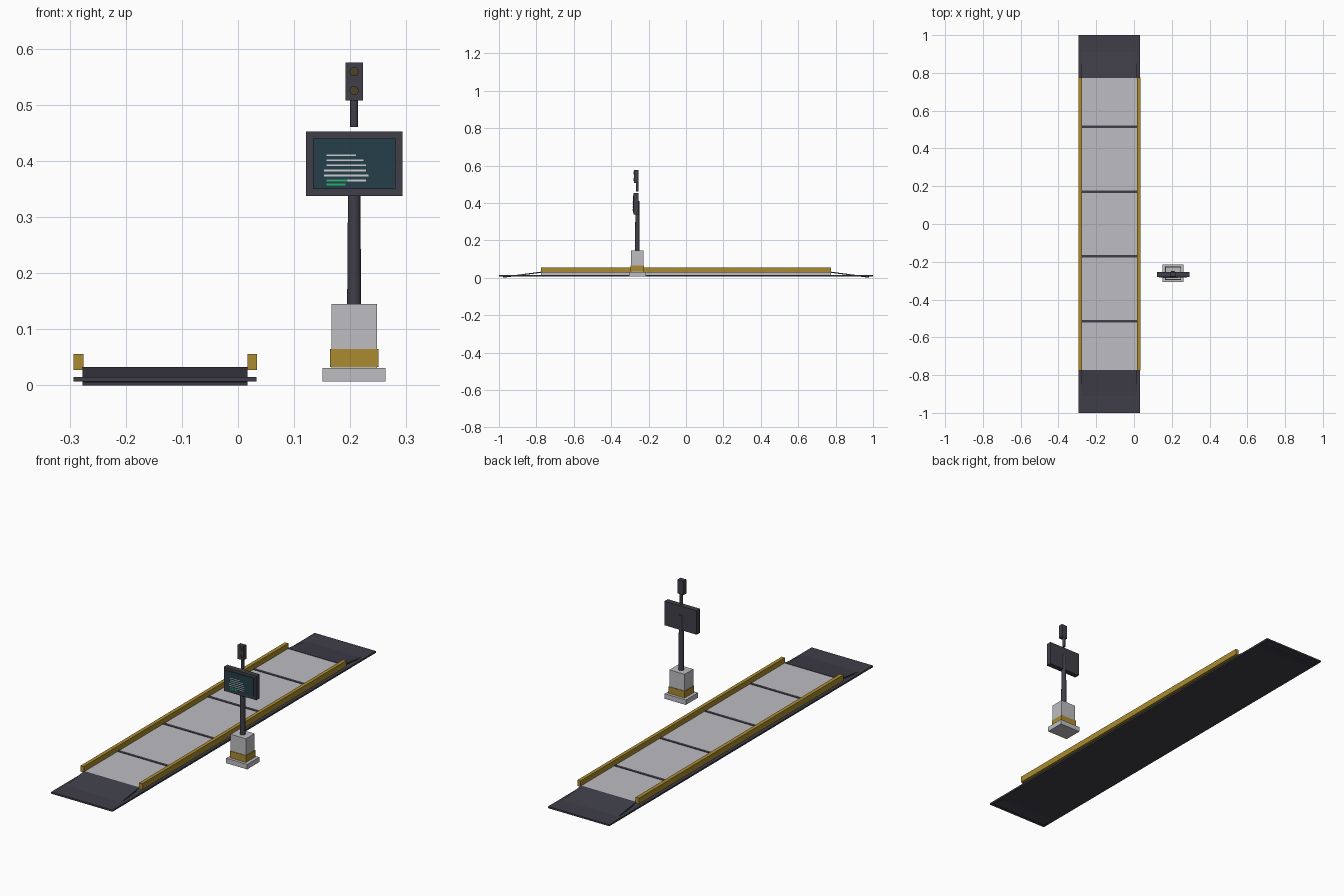
import bpy, math

if "Cube" in bpy.data.objects:
    bpy.data.objects.remove(bpy.data.objects["Cube"])


def srgb(*c):
    return [(v / 255 / 12.92) if v < 10 else ((v / 255 + 0.055) / 1.055) ** 2.4 for v in c] + [1]


def material(name, *c):
    m = bpy.data.materials.new(name)
    m.diffuse_color = srgb(*c)
    m.use_nodes = True
    m.node_tree.nodes["Principled BSDF"].inputs["Base Color"].default_value = m.diffuse_color
    return m


GREY = material("light_grey", 190, 189, 194)
DARK = material("charcoal", 64, 63, 73)
YELLOW = material("safety_yellow", 170, 139, 48)
TEAL = material("screen_teal", 37, 62, 74)
WHITE = material("readout_white", 205, 208, 212)
GREEN = material("readout_green", 44, 175, 112)
LENS = material("lamp_brown", 78, 65, 40)


def finish(name, mat):
    o = bpy.context.object
    o.name = name
    o.data.materials.append(mat)
    return o


def box(name, mat, x, y, z, bevel=0):
    """Box from (min, max) ranges on each axis."""
    bpy.ops.mesh.primitive_cube_add(size=1, location=[sum(r) / 2 for r in (x, y, z)])
    o = finish(name, mat)
    o.scale = [r[1] - r[0] for r in (x, y, z)]
    bpy.ops.object.transform_apply(location=False, rotation=False, scale=True)
    if bevel:
        b = o.modifiers.new("edge", "BEVEL")
        b.width, b.segments = bevel, 1
    return o


def tube(name, mat, r1, r2, length, loc, rot=(0, 0, 0), sides=24):
    bpy.ops.mesh.primitive_cone_add(vertices=sides, radius1=r1, radius2=r2, depth=length,
                                    location=loc, rotation=rot)
    o = finish(name, mat)
    bpy.ops.object.shade_smooth_by_angle(angle=math.radians(35))
    return o


# Weighing platform
XC = -0.13
DECK = (-0.277, 0.017)
box("base_plate", DARK, (-0.293, 0.033), (-1, 1), (0.007, 0.015))
edges = [-0.775, -0.515, -0.17, 0.17, 0.515, 0.775]
for i in range(5):
    box(f"deck_panel_{i + 1}", GREY, DECK, (edges[i], edges[i + 1]), (0.015, 0.031))
for i, y in enumerate(edges[1:-1]):
    box(f"deck_joint_{i + 1}", DARK, DECK, (y - 0.007, y + 0.007), (0.02, 0.033))

# Curb rails
for name, x in (("left", (-0.293, -0.275)), ("right", (0.017, 0.034))):
    box(f"{name}_curb_rail", YELLOW, x, (-0.775, 0.775), (0.027, 0.056))

# Sloped ramp slabs that run down through the base plate
for name, s in (("front", -1), ("back", 1)):
    o = box(f"{name}_ramp", DARK, DECK, (s * 0.875 - 0.104, s * 0.875 + 0.104), (0.0135, 0.0195))
    o.rotation_euler.x = -s * 0.13

# Terminal pedestal
PX, PY = 0.207, -0.26


def centred(name, mat, w, d, z, bevel=0, y=PY):
    return box(name, mat, (PX - w / 2, PX + w / 2), (y - d / 2, y + d / 2), z, bevel)


centred("pedestal_foot", GREY, 0.112, 0.092, (0.007, 0.031))
centred("pedestal_body", GREY, 0.081, 0.066, (0.031, 0.145))
centred("pedestal_band", YELLOW, 0.086, 0.071, (0.033, 0.065))
tube("terminal_pole", DARK, 0.0125, 0.0105, 0.265, (PX, PY, 0.2775))

# Display with readout lines
centred("display_housing", DARK, 0.172, 0.026, (0.337, 0.452), y=-0.267)
centred("display_screen", TEAL, 0.147, 0.006, (0.35, 0.44), y=-0.281)
rows = [(0.158, 0.210, 0.410), (0.158, 0.224, 0.401), (0.158, 0.228, 0.392),
        (0.153, 0.228, 0.383), (0.153, 0.233, 0.374), (0.195, 0.228, 0.365)]
for i, (a, b, z) in enumerate(rows):
    box(f"readout_line_{i + 1}", WHITE, (a, b), (-0.2855, -0.2835), (z - 0.0015, z + 0.0015))
for i, (b, z) in enumerate([(0.200, 0.365), (0.196, 0.358)]):
    box(f"readout_green_line_{i + 1}", GREEN, (0.158, b - 0.004), (-0.2855, -0.2835),
        (z - 0.002, z + 0.002))

# Signal lamp
tube("signal_pole", DARK, 0.007, 0.007, 0.052, (PX, PY, 0.486))
centred("signal_housing", DARK, 0.031, 0.022, (0.508, 0.575), y=-0.266)
for name, z in (("upper", 0.559), ("lower", 0.525)):
    tube(f"{name}_lamp", LENS, 0.008, 0.008, 0.006, (PX, -0.278, z), (math.pi / 2, 0, 0))
